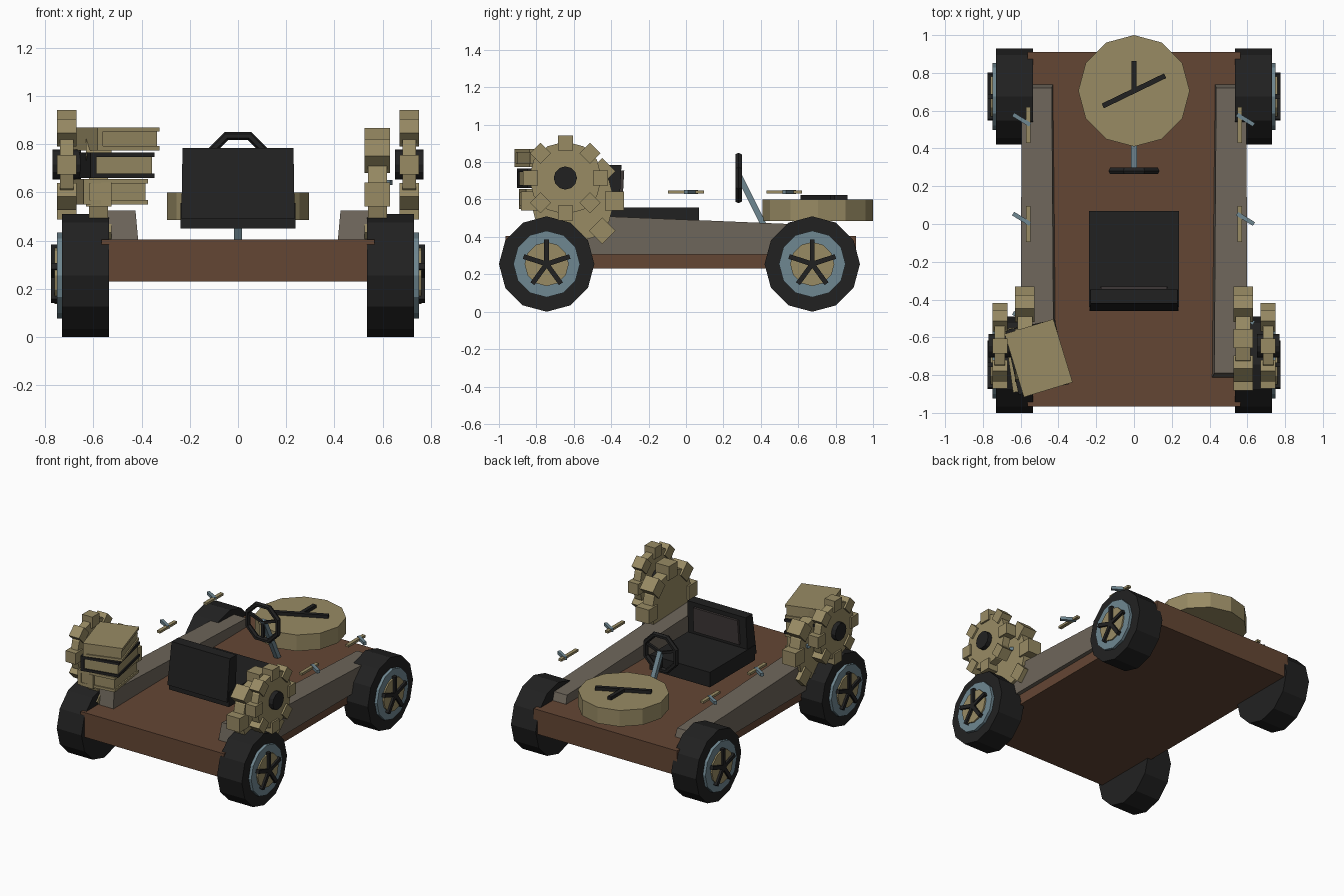
import bpy, bmesh, math
from mathutils import Matrix, Vector

if "Cube" in bpy.data.objects:
    bpy.data.objects.remove(bpy.data.objects["Cube"])

def material(name, hexcode):
    m = bpy.data.materials.new(name)
    rgb = [int(hexcode[i:i + 2], 16) / 255 for i in (0, 2, 4)]
    lin = [c / 12.92 if c <= 0.04045 else ((c + 0.055) / 1.055) ** 2.4 for c in rgb]
    m.diffuse_color = (*lin, 1)
    m.use_nodes = True
    m.node_tree.nodes["Principled BSDF"].inputs["Base Color"].default_value = m.diffuse_color
    return m

TAN = material("tan", "988b64")
BROWN = material("brown", "644634")
GREY = material("warm grey", "6e665b")
BLACK = material("black", "212121")
BLUE = material("blue grey", "6f8791")
PANEL = material("dark grey", "3f3938")

def box(bm, c, size, rot=Matrix()):
    bmesh.ops.create_cube(bm, size=1, matrix=Matrix.Translation(c) @ rot @ Matrix.Diagonal((*size, 1)))

def disc(bm, c, r, depth, axis='X', n=12):
    rot = Matrix.Rotation(math.pi / 2, 4, 'Y') if axis == 'X' else Matrix()
    bmesh.ops.create_cone(bm, cap_ends=True, segments=n, radius1=r, radius2=r, depth=depth,
                          matrix=Matrix.Translation(c) @ rot)

def rod(bm, a, b, w):
    a, b = Vector(a), Vector(b)
    rot = (b - a).to_track_quat('Z', 'Y').to_matrix().to_4x4()
    box(bm, (a + b) / 2, (w, w, (b - a).length), rot)

def hexa(bm, bottom, top):
    # solid between two quads of matching corners
    vb = [bm.verts.new(p) for p in bottom]
    vt = [bm.verts.new(p) for p in top]
    bm.faces.new(vb)
    bm.faces.new(vt)
    for i in range(4):
        j = (i + 1) % 4
        bm.faces.new((vb[i], vb[j], vt[j], vt[i]))

def finish(bm, name, mat):
    bmesh.ops.recalc_face_normals(bm, faces=bm.faces)
    me = bpy.data.meshes.new(name)
    bm.to_mesh(me)
    bm.free()
    me.materials.append(mat)
    ob = bpy.data.objects.new(name, me)
    bpy.context.collection.objects.link(ob)
    return ob

def make(name, mat, fn, *args, **kw):
    bm = bmesh.new()
    fn(bm, *args, **kw)
    return finish(bm, name, mat)

# chassis
make("chassis", BROWN, box, (0, -0.0275, 0.3175), (1.13, 1.875, 0.175))

def gear(name, x, y, z, body, reach, tooth, thick):
    bm = bmesh.new()
    disc(bm, (x, y, z), body, thick - 0.025)
    for i in range(8):
        rot = Matrix.Rotation(i * math.pi / 4, 4, 'X')
        off = rot @ Vector((0, 0, reach - tooth / 2))
        box(bm, Vector((x, y, z)) + off, (thick, tooth, tooth), rot)
    finish(bm, name, TAN)

for s, side in ((-1, "left"), (1, "right")):
    # side rails
    make(side + "_rail", GREY, hexa,
         [(s * .405, -.83, .305), (s * .595, -.83, .305), (s * .595, .77, .305), (s * .42, .77, .305)],
         [(s * .425, -.79, .525), (s * .60, -.79, .525), (s * .595, .72, .462), (s * .435, .72, .462)])
    # wheels
    for y, end in ((-.745, "front"), (.675, "back")):
        n = f"{end}_{side}_"
        z = .255
        make(n + "tyre", BLACK, disc, (s * .6325, y, z), .255, .195)
        make(n + "rim", BLUE, disc, (s * .735, y, z), .178, .03)
        make(n + "hub", TAN, disc, (s * .745, y, z), .118, .03)
        bm = bmesh.new()
        for i in range(5):
            rot = Matrix.Rotation(i * math.tau / 5, 4, 'X')
            box(bm, Vector((s * .762, y, z)) + rot @ Vector((0, 0, .065)), (.025, .026, .13), rot)
        finish(bm, n + "spokes", BLACK)
    # gears
    gear(side + "_outer_gear", s * .71, -.645, .715, .195, .227, .08, .08)
    gear(side + "_inner_gear", s * .578, -.607, .592, .225, .275, .1, .105)
    make(side + "_gear_hub", BLACK, disc, (s * .71, -.645, .715), .062, .12)
    # side levers
    for i, y in enumerate((.525, 0, -.525)):
        make(f"{side}_lever_plate_{i}", TAN, box, (s * .56, y, .641), (.025, .19, .016))
        x0 = .545 if s > 0 else -.64
        make(f"{side}_lever_rod_{i}", BLUE, rod, (x0, y + .055, .641), (x0 + .09, y, .641), .022)

# seat
make("seat_cushion", BLACK, box, (0, -.185, .503), (.475, .51, .106))
make("seat_back", BLACK, hexa,
     [(-.235, -.46, .49), (.235, -.46, .49), (.235, -.36, .49), (-.235, -.36, .49)],
     [(-.23, -.42, .785), (.23, -.42, .785), (.23, -.345, .785), (-.23, -.345, .785)])
make("seat_panel", PANEL, hexa,
     [(-.18, -.37, .58), (.18, -.37, .58), (.18, -.34, .58), (-.18, -.34, .58)],
     [(-.175, -.37, .755), (.175, -.37, .755), (.175, -.33, .755), (-.175, -.33, .755)])

# steering wheel ring, eight sided
bm = bmesh.new()
rings = []
for i in range(8):
    a = (i + .5) * math.tau / 8
    ring = []
    for k in range(6):
        t = k * math.tau / 6
        r = .128 + .018 * math.cos(t)
        ring.append(bm.verts.new((r * math.cos(a), .281 + .02 * math.sin(t), .715 + r * math.sin(a))))
    rings.append(ring)
for i in range(8):
    p, q = rings[i], rings[(i + 1) % 8]
    for k in range(6):
        bm.faces.new((p[k], p[(k + 1) % 6], q[(k + 1) % 6], q[k]))
finish(bm, "steering_wheel", BLACK)
bm = bmesh.new()
for a in (20, 160, 270):
    a = math.radians(a)
    rod(bm, (0, .283, .715), (.125 * math.cos(a), .283, .715 + .125 * math.sin(a)), .018)
finish(bm, "steering_spokes", BLACK)
make("steering_column", BLUE, rod, (0, .285, .725), (0, .45, .395), .032)

# rear dial with hands
C = Vector((0, .705, .543))
make("rear_dial", TAN, disc, C, .295, .115, axis='Z')
bm = bmesh.new()
top = Vector((0, .705, .61))
rod(bm, top + Vector((-.165, -.08, 0)), top + Vector((.165, .08, 0)), .027)
rod(bm, top, top + Vector((0, .158, 0)), .027)
finish(bm, "dial_hands", BLACK)

# stack of books: spine on the outer side, pages set slightly inward
def book(name, c, size, angle, cover):
    w, d, h = size
    rot = Matrix.Rotation(math.radians(angle), 4, 'Z')
    bm = bmesh.new()
    for dx, dz, bw, bh in ((0, h / 2 - .009, w, .018), (0, -h / 2 + .009, w, .018),
                           (-w / 2 + .012, 0, .024, h)):
        box(bm, Vector(c) + rot @ Vector((dx, 0, dz)), (bw, d, bh), rot)
    finish(bm, name + "_cover", cover)
    make(name + "_pages", TAN, box, Vector(c) + rot @ Vector((.006, 0, 0)),
         (w - .03, d - .016, h - .034), rot)

book("top_book", (-.505, -.71, .822), (.27, .35, .095), 17, TAN)
book("middle_book", (-.515, -.705, .713), (.27, .35, .105), 12, BLACK)
book("bottom_book", (-.53, -.705, .603), (.27, .34, .105), 8, TAN)
